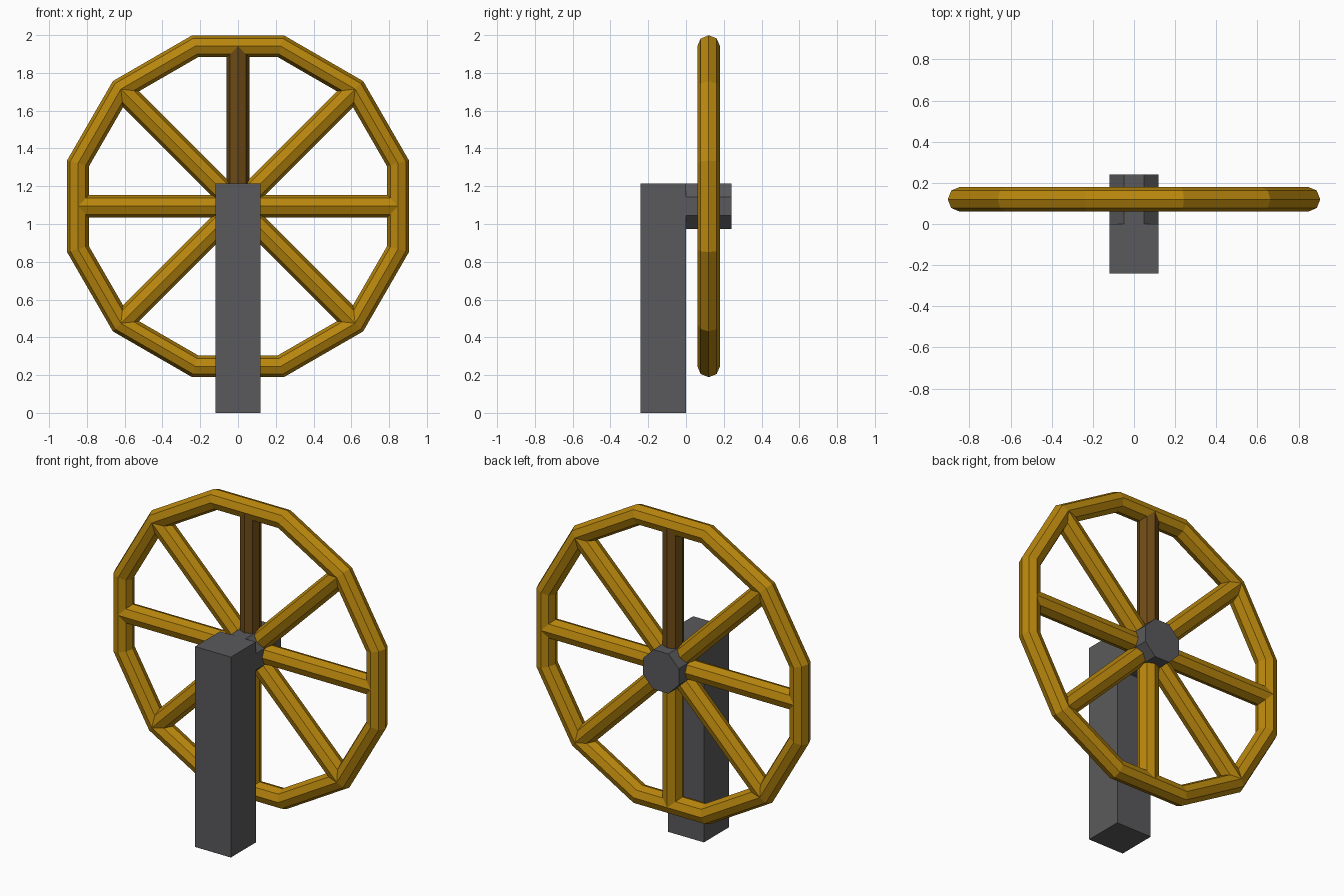
import bpy, math
from mathutils import Matrix, Vector

if "Cube" in bpy.data.objects:
    bpy.data.objects.remove(bpy.data.objects["Cube"])

AXLE = Vector((0, 0.12, 1.094))   # wheel centre
RIM_R, TUBE_R = 0.877, 0.06


def material(name, rgb):
    m = bpy.data.materials.new(name)
    m.diffuse_color = (*rgb, 1)
    m.use_nodes = True
    m.node_tree.nodes["Principled BSDF"].inputs["Base Color"].default_value = m.diffuse_color
    return m


gold = material("golden wood", (0.479, 0.238, 0.004))
brown = material("dark brown wood", (0.156, 0.070, 0.008))
grey = material("dark grey", (0.102, 0.102, 0.107))


def finish(name, mat):
    ob = bpy.context.object
    ob.name = name
    ob.data.materials.append(mat)
    return ob


# Square post
bpy.ops.mesh.primitive_cube_add(size=1)
post = finish("post", grey)
post.data.transform(Matrix.Translation((0, -0.12, 0.607)) @ Matrix.Diagonal((0.24, 0.24, 1.214, 1)))

# Octagonal hub with flat sides up, reaching back from the post
bpy.ops.mesh.primitive_cylinder_add(vertices=8, radius=0.13, depth=0.24)
hub = finish("hub", grey)
hub.data.transform(Matrix.Translation(AXLE) @ Matrix.Rotation(math.pi / 2, 4, 'X')
                   @ Matrix.Rotation(math.pi / 8, 4, 'Z'))

# Twelve-sided rim with an octagonal section
bpy.ops.mesh.primitive_torus_add(major_segments=12, minor_segments=8,
                                 major_radius=RIM_R, minor_radius=TUBE_R)
rim = finish("rim", gold)
rim.data.transform(Matrix.Translation(AXLE) @ Matrix.Rotation(math.pi / 2, 4, 'X')
                   @ Matrix.Rotation(math.pi / 12, 4, 'Z'))

# Eight spokes, the top one marked in a darker wood
for i in range(8):
    length = RIM_R if i % 2 else RIM_R * math.cos(math.pi / 12)
    bpy.ops.mesh.primitive_cylinder_add(vertices=8, radius=TUBE_R, depth=length)
    spoke = finish("top_spoke" if i == 0 else f"spoke_{i}", gold if i else brown)
    spoke.data.transform(Matrix.Translation(AXLE) @ Matrix.Rotation(i * math.pi / 4, 4, 'Y')
                         @ Matrix.Translation((0, 0, length / 2)))
